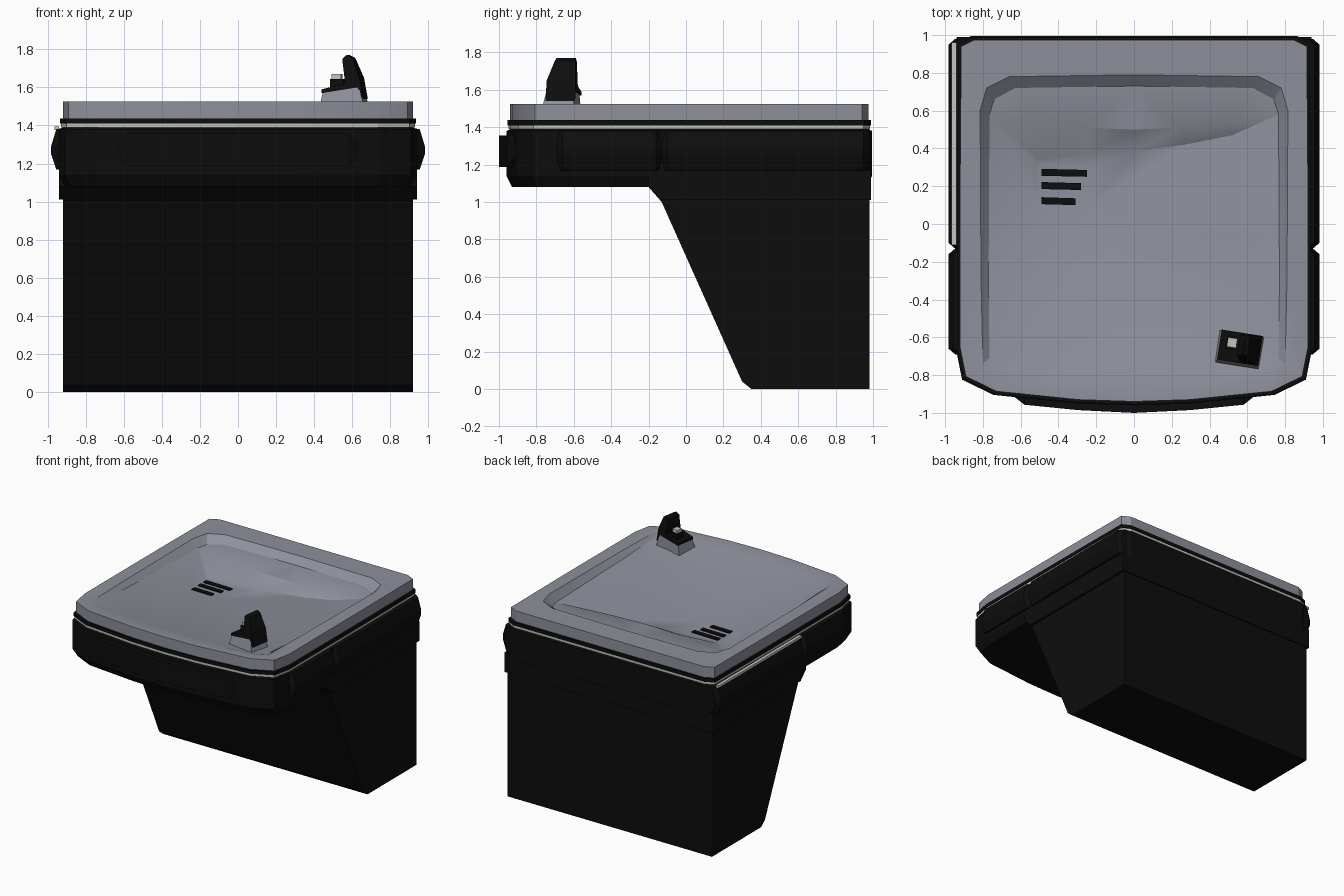
import bpy, bmesh, math
from mathutils import Vector, Matrix

if "Cube" in bpy.data.objects:
    bpy.data.objects.remove(bpy.data.objects["Cube"])


def material(name, rgb):
    m = bpy.data.materials.new(name)
    m.diffuse_color = (*rgb, 1)
    m.use_nodes = True
    m.node_tree.nodes["Principled BSDF"].inputs["Base Color"].default_value = m.diffuse_color
    return m


BLACK = material("black", (0.004, 0.004, 0.004))
STEEL = material("steel", (0.27, 0.28, 0.33))
LIGHT = material("light_trim", (0.55, 0.55, 0.52))


def finish(bm, name, mat):
    me = bpy.data.meshes.new(name)
    bm.to_mesh(me)
    bm.free()
    me.materials.append(mat)
    ob = bpy.data.objects.new(name, me)
    bpy.context.collection.objects.link(ob)
    return ob


def bridge(bm, a, b):
    n = len(a)
    for i in range(n):
        bm.faces.new((a[i], a[(i + 1) % n], b[(i + 1) % n], b[i]))


def loft(name, rings, mat, caps=(True, True)):
    """Skin a list of closed rings, with optional end caps."""
    bm = bmesh.new()
    vs = [[bm.verts.new(p) for p in r] for r in rings]
    for a, b in zip(vs, vs[1:]):
        bridge(bm, a, b)
    if caps[0]:
        bm.faces.new(vs[0])
    if caps[1]:
        bm.faces.new(vs[-1])
    bmesh.ops.recalc_face_normals(bm, faces=bm.faces)
    return finish(bm, name, mat)


def mirrored(half):
    """Half outline from front centre to back centre -> full closed loop."""
    return half + [(-p[0], *p[1:]) for p in reversed(half[1:-1])]


OUTLINE = mirrored([(0, -.955), (.3, -.945), (.74, -.90), (.905, -.82), (.935, -.67),
                    (.935, .3), (.93, .955), (.86, .99), (0, .99)])


def ring(z, inset=0.0):
    kx, ky = 1 - inset / .935, 1 - inset / .97
    return [(x * kx, (y - .02) * ky + .02, z) for x, y in OUTLINE]


def box(x0, x1, y0, y1, z):
    return [(x0, y0, z), (x1, y0, z), (x1, y1, z), (x0, y1, z)]


# Lower cabinet with sloping front, and its collar
side = [(-.2, 1.08), (-.13, 1.0), (.30, .04), (.35, 0), (.98, 0), (.98, 1.34), (-.2, 1.34)]
loft("cabinet", [[(x, y, z) for y, z in side] for x in (-.92, .92)], BLACK)
collar = [(-.2, 1.08), (-.13, 1.01), (.99, 1.01), (.99, 1.17), (-.2, 1.17)]
loft("collar", [[(x, y, z) for y, z in collar] for x in (-.94, .94)], BLACK)

# Apron and trim bands under the basin
loft("apron", [ring(1.08, .025), ring(1.14, -.005), ring(1.38, -.005), ring(1.392, .02)],
     BLACK, (True, False))
loft("light_band", [ring(1.39, .005), ring(1.41, .005)], LIGHT, (False, False))
loft("dark_band", [ring(1.41, .02), ring(1.41), ring(1.438), ring(1.438, .02)],
     BLACK, (False, False))

# Push bars on the sides
bar = [(.90, 1.39), (.955, 1.38), (.982, 1.29), (.982, 1.25), (.955, 1.17), (.90, 1.16)]
for s, label in ((-1, "left"), (1, "right")):
    for y0, y1, part in ((-.69, -.13, "front"), (-.13, .98, "rear")):
        stations = ((y0, .035), (y0 + .03, 0), (y1 - .03, 0), (y1, .035))
        loft(f"{label}_{part}_bar",
             [[(s * (x - d if x > .92 else x), y, z) for x, z in bar] for y, d in stations], BLACK)
loft("left_light_strip", [box(-.965, -.94, -.11, .96, z) for z in (1.375, 1.395)], LIGHT)

# Curved push bar on the front
half = [(0, -1.0, .085), (.3, -.985, .085), (.58, -.957, .085), (.64, -.91, .025)]
stations = [(-x, y, h) for x, y, h in reversed(half[1:])] + half
loft("front_bar", [[(x, -.87, 1.272 - h), (x, y, 1.272 - h), (x, y, 1.272 + h), (x, -.87, 1.272 + h)]
                   for x, y, h in stations], BLACK)

# Basin: outer wall, flat rim, step, rear shelf, curved rear wall and sloping floor
bm = bmesh.new()


def verts(pts):
    return [bm.verts.new(p) for p in pts]


def fill(*loops):
    edges = []
    for lp in loops:
        for a, b in zip(lp, lp[1:] + lp[:1]):
            edges.append(bm.edges.get((a, b)) or bm.edges.new((a, b)))
    bmesh.ops.triangle_fill(bm, use_beauty=True, edges=edges, normal=(0, 0, 1))


low, top = verts(ring(1.438, .015)), verts(ring(1.525, .015))
bridge(bm, low, top)
rim = verts(mirrored([(0, -.86, 1.525), (.4, -.85, 1.525), (.74, -.80, 1.525), (.80, -.74, 1.525),
                      (.81, -.3, 1.525), (.815, .6, 1.525), (.78, .72, 1.525), (.66, .78, 1.525),
                      (0, .79, 1.525)]))
foot = verts(mirrored([(0, -.80, 1.51), (.4, -.79, 1.51), (.71, -.76, 1.51), (.765, -.71, 1.508),
                       (.77, -.3, 1.485), (.765, .58, 1.465), (.74, .66, 1.47), (.63, .72, 1.475),
                       (0, .73, 1.475)]))
bridge(bm, top, rim)
bridge(bm, rim, foot)
right, left = foot[5], foot[11]
edge = verts([(.5, .535, 1.46), (.25, .51, 1.46), (0, .50, 1.46), (-.25, .51, 1.46), (-.5, .535, 1.46)])
base = verts([(.52, .47, 1.425), (.27, .42, 1.405), (0, .385, 1.395), (-.24, .37, 1.385), (-.52, .34, 1.385)])
bm.faces.new([right] + foot[6:11] + [left] + edge[::-1])
for i in range(4):
    bm.faces.new((edge[i], edge[i + 1], base[i + 1], base[i]))
bm.faces.new((right, edge[0], base[0]))
bm.faces.new((left, base[4], edge[4]))
drain = verts(box(-.51, -.23, .09, .31, 1.38))
fill(foot[:6] + base + foot[11:], drain)
bm.faces.new(drain)
bmesh.ops.triangulate(bm, faces=[f for f in bm.faces if len(f.verts) > 4])
bm.normal_update()
for f in bm.faces:
    c = f.calc_center_median()
    outward = Vector((c.x, c.y, 0)) if abs(f.normal.z) < .01 else Vector((0, 0, 1))
    if f.normal.dot(outward) < 0:
        f.normal_flip()
basin = finish(bm, "basin", STEEL)
bpy.context.view_layer.objects.active = basin
basin.select_set(True)
bpy.ops.object.shade_smooth_by_angle(angle=math.radians(25))
basin.select_set(False)

# Drain slots
for i, (x1, y) in enumerate(((-.25, .27), (-.28, .20), (-.31, .12))):
    loft(f"drain_slot_{i + 1}", [[(-.49, y - .015, z), (x1, y - .02, z), (x1, y + .016, z),
                                  (-.49, y + .022, z)] for z in (1.375, 1.388)], BLACK)

# Bubbler: steel pedestal, black hood and nozzle, turned slightly
spout = [
    loft("bubbler_base", [box(.44, .68, -.755, -.58, 1.49),
                          [(.455, -.73, 1.575), (.645, -.73, 1.61), (.645, -.585, 1.61), (.455, -.585, 1.575)]],
         STEEL)]
hood = [(.67, 1.54), (.65, 1.65), (.605, 1.755), (.575, 1.77), (.553, 1.75), (.575, 1.62),
        (.45, 1.59), (.45, 1.57), (.64, 1.60)]


def hood_side(y, lean):
    return [(x, y + lean * max(0, z - 1.64), z) for x, z in hood]


spout.append(loft("bubbler_hood", [hood_side(-.735, .35), hood_side(-.575, -.08)], BLACK))
spout.append(loft("nozzle_body", [box(.485, .555, -.67, -.60, z) for z in (1.58, 1.645)], BLACK))
spout.append(loft("nozzle_tip", [box(.49, .54, -.66, -.61, z) for z in (1.64, 1.67)], LIGHT))
pivot = Matrix.Translation((.56, -.66, 0))
for ob in spout:
    ob.data.transform(pivot @ Matrix.Rotation(math.radians(-9), 4, 'Z') @ pivot.inverted())
